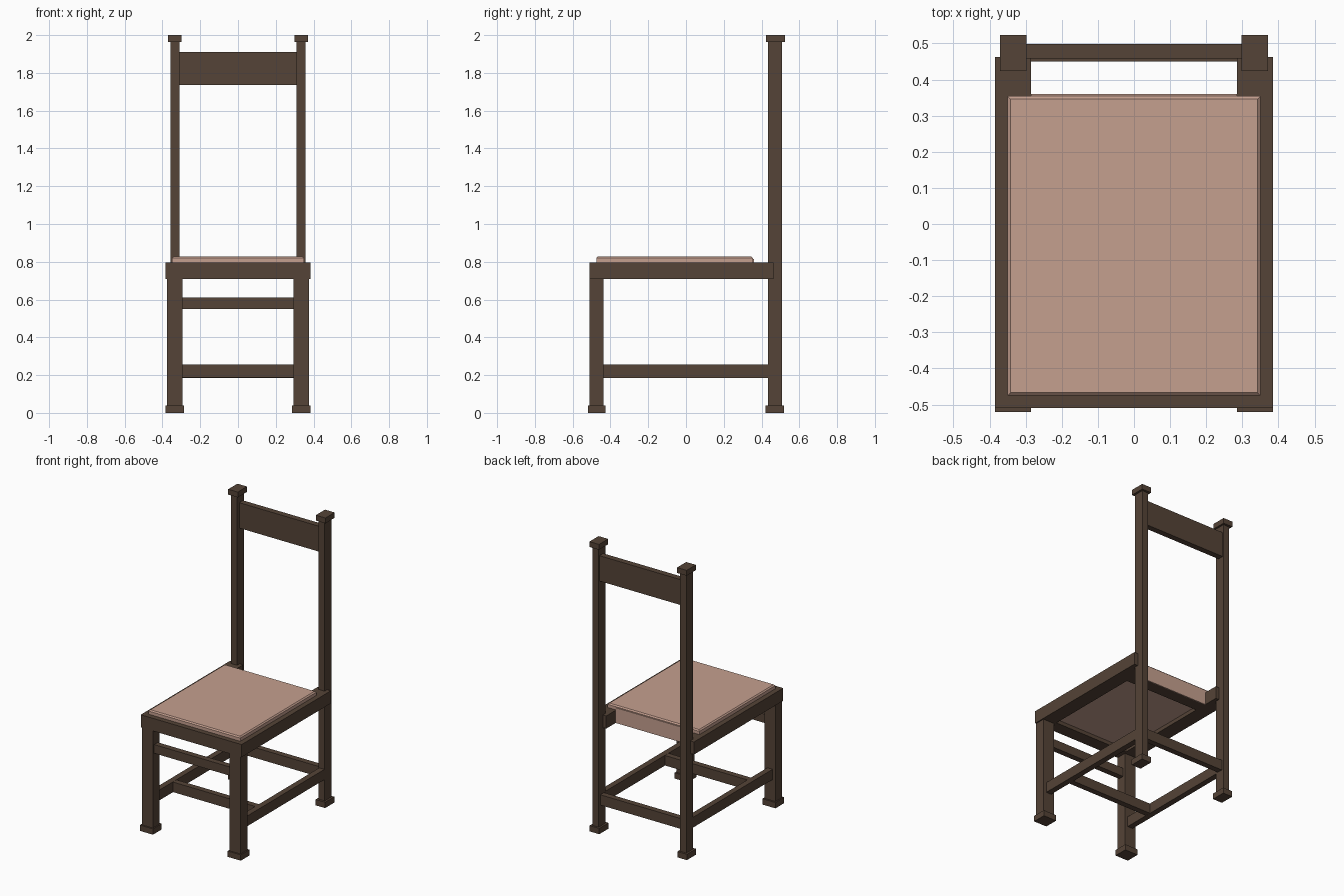
import bpy
import bmesh
from mathutils import Vector

if "Cube" in bpy.data.objects:
    bpy.data.objects.remove(bpy.data.objects["Cube"], do_unlink=True)


def material(name, colour):
    mat = bpy.data.materials.new(name)
    mat.use_nodes = True
    mat.diffuse_color = (*colour, 1)
    mat.node_tree.nodes["Principled BSDF"].inputs["Base Color"].default_value = (*colour, 1)
    return mat


wood = material("dark wood", (0.090, 0.057, 0.038))
fabric = material("dusty pink fabric", (0.56, 0.35, 0.275))


def box(name, x, y, z, mat=wood, bevel=0):
    """Box spanning the given (min, max) ranges."""
    low, high = (Vector(corner) for corner in zip(x, y, z))
    bm = bmesh.new()
    bmesh.ops.create_cube(bm, size=1)
    bmesh.ops.scale(bm, vec=high - low, verts=bm.verts)
    bmesh.ops.translate(bm, vec=(low + high) / 2, verts=bm.verts)
    if bevel:
        top = [e for e in bm.edges if all(v.co.z > high.z - 0.001 for v in e.verts)]
        bmesh.ops.bevel(bm, geom=top, offset=bevel, segments=1, affect="EDGES")
    mesh = bpy.data.meshes.new(name)
    bm.to_mesh(mesh)
    bm.free()
    mesh.materials.append(mat)
    obj = bpy.data.objects.new(name, mesh)
    bpy.context.collection.objects.link(obj)
    return obj


def pair(name, x, y, z):
    """One box on each side of the chair."""
    box("left_" + name, x, y, z)
    box("right_" + name, (-x[1], -x[0]), y, z)


# Legs, feet, back posts and caps
pair("front_leg", (0.293, 0.377), (-0.51, -0.437), (0.035, 0.72))
pair("front_foot", (0.285, 0.385), (-0.52, -0.425), (0, 0.04))
pair("back_post", (0.311, 0.357), (0.435, 0.507), (0.035, 1.97))
pair("back_foot", (0.298, 0.371), (0.42, 0.52), (0, 0.04))
pair("post_cap", (0.298, 0.371), (0.423, 0.523), (1.963, 2))

# Seat frame
pair("seat_rail", (0.285, 0.385), (-0.51, 0.463), (0.71, 0.797))
box("front_seat_rail", (-0.285, 0.285), (-0.51, -0.42), (0.71, 0.797))
box("rear_seat_rail", (-0.285, 0.285), (0.27, 0.354), (0.71, 0.797))

# Stretchers
pair("side_stretcher", (0.315, 0.355), (-0.44, 0.438), (0.186, 0.257))
box("middle_stretcher", (-0.32, 0.32), (-0.26, -0.22), (0.187, 0.256))
box("rear_stretcher", (-0.32, 0.32), (0.45, 0.49), (0.186, 0.257))
box("front_stretcher", (-0.3, 0.3), (-0.495, -0.455), (0.55, 0.61))

# Back slat
box("back_slat", (-0.32, 0.32), (0.458, 0.499), (1.735, 1.91))

# Cushion with its lower pad and rear flap
box("cushion", (-0.35, 0.35), (-0.475, 0.354), (0.795, 0.827), fabric, bevel=0.008)
box("cushion_pad", (-0.284, 0.284), (-0.419, 0.269), (0.735, 0.8), fabric)
box("cushion_rear_flap", (-0.285, 0.285), (0.353, 0.36), (0.71, 0.815), fabric)
